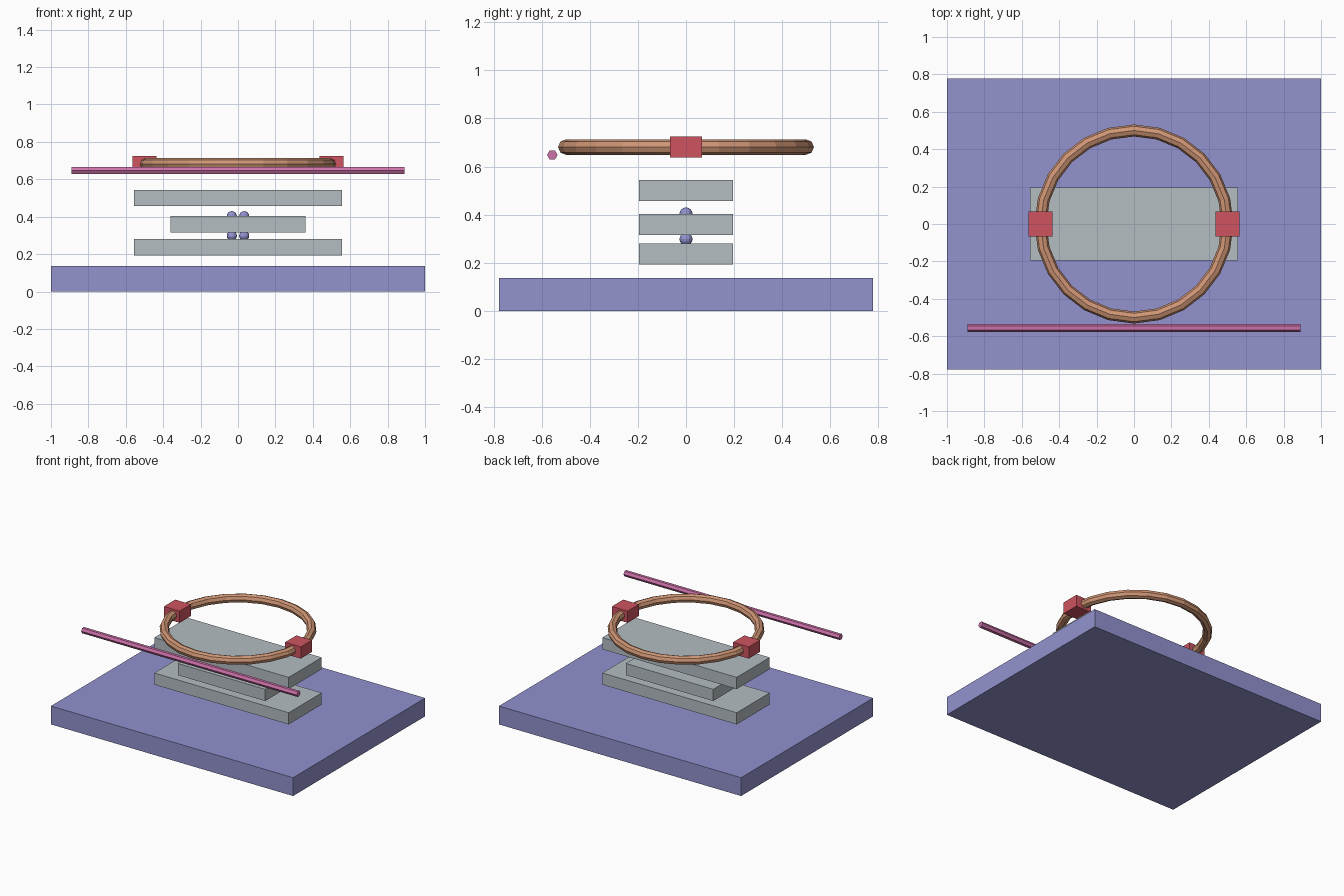
import bpy
import math
from mathutils import Matrix

default = bpy.data.objects.get("Cube")
if default:
    bpy.data.objects.remove(default)


def material(name, rgb):
    """Flat material from 0-255 display values, converted to linear."""
    linear = [((c / 255 + 0.055) / 1.055) ** 2.4 for c in rgb]
    mat = bpy.data.materials.new(name)
    mat.use_nodes = True
    mat.diffuse_color = (*linear, 1)
    mat.node_tree.nodes["Principled BSDF"].inputs["Base Color"].default_value = (*linear, 1)
    return mat


lavender = material("lavender", (146, 146, 207))
grey = material("pale grey", (180, 189, 194))
copper = material("copper", (208, 150, 117))
red = material("red", (206, 84, 96))
pink = material("pink", (206, 114, 170))


def finish(name, mat):
    obj = bpy.context.object
    obj.name = name
    obj.data.materials.append(mat)
    return obj


def box(name, mat, size, centre):
    bpy.ops.mesh.primitive_cube_add(size=1, location=centre)
    obj = finish(name, mat)
    obj.data.transform(Matrix.Diagonal((*size, 1)))
    return obj


# Base plate
box("base_plate", lavender, (2, 1.557, 0.137), (0, 0, 0.0685))

# Stacked slabs
slab_height = 0.0875
for name, width, z in (("lower_slab", 1.11, 0.236),
                       ("middle_slab", 0.722, 0.359),
                       ("upper_slab", 1.11, 0.5)):
    box(name, grey, (width, 0.389, slab_height), (0, 0, z))

# Small balls above and below the middle slab
for level, z in (("lower", 0.298), ("upper", 0.403)):
    for side, sign in (("left", 1), ("right", -1)):
        bpy.ops.mesh.primitive_uv_sphere_add(segments=12, ring_count=8, radius=0.027,
                                             location=(sign * 0.033, 0, z))
        finish(f"{level}_{side}_ball", lavender)

# Ring and its two side clamps
bpy.ops.mesh.primitive_torus_add(major_radius=0.5, minor_radius=0.032,
                                 major_segments=24, minor_segments=8,
                                 location=(0, 0, 0.681))
finish("ring", copper)
for side, sign in (("left", 1), ("right", -1)):
    box(f"{side}_clamp", red, (0.13, 0.133, slab_height), (sign * 0.5, 0, 0.681))

# Six-sided rod across the front
bpy.ops.mesh.primitive_cylinder_add(vertices=6, radius=0.022, depth=1.78,
                                    location=(0, -0.556, 0.648),
                                    rotation=(0, math.pi / 2, 0))
finish("front_rod", pink)
